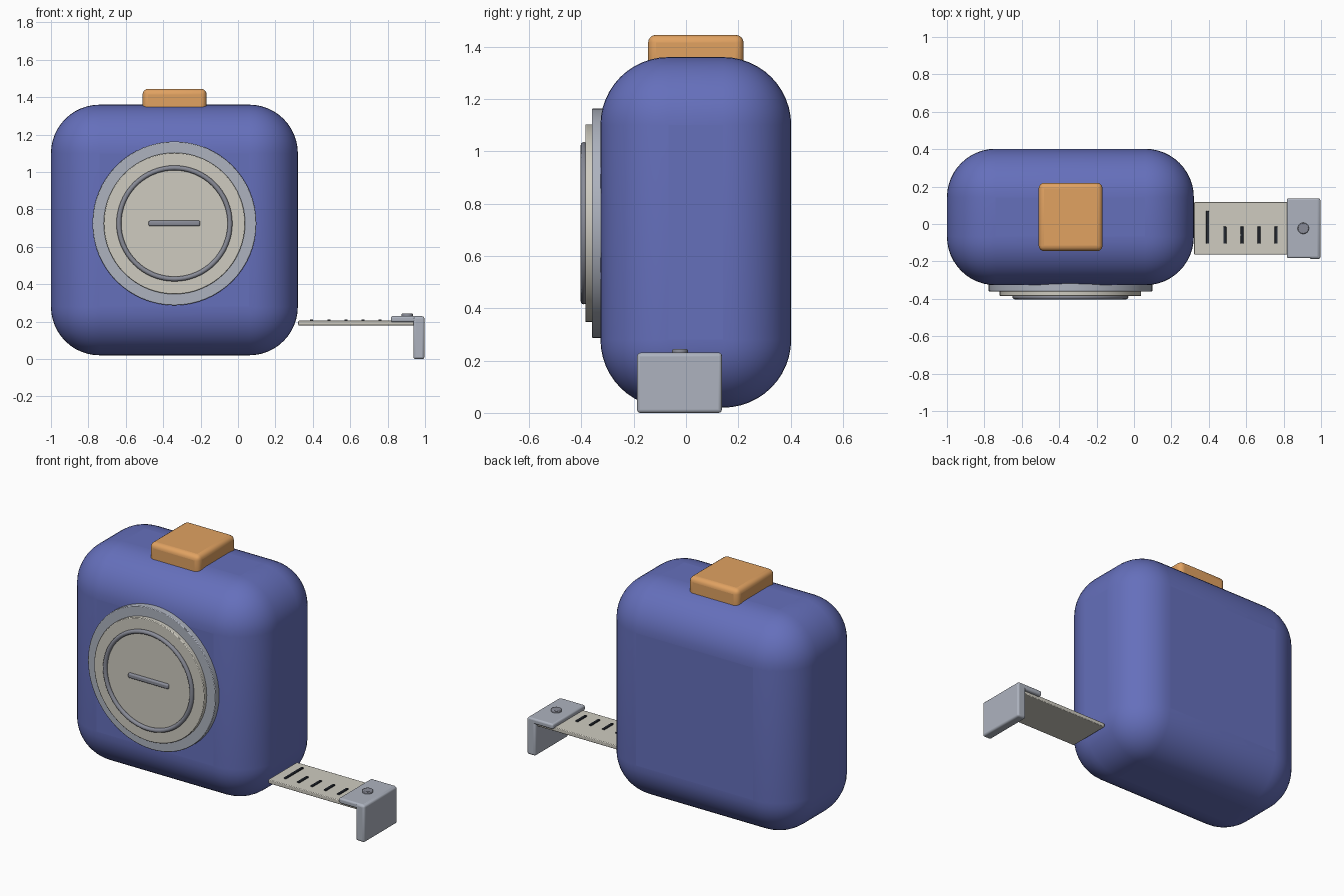
import bpy, math

if "Cube" in bpy.data.objects:
    bpy.data.objects.remove(bpy.data.objects["Cube"])

def material(name, rgb):
    m = bpy.data.materials.new(name)
    m.diffuse_color = (*rgb, 1)
    m.use_nodes = True
    m.node_tree.nodes["Principled BSDF"].inputs["Base Color"].default_value = m.diffuse_color
    return m

BLUE = material("blue_shell", (0.13, 0.16, 0.50))
ORANGE = material("orange_button", (0.75, 0.36, 0.12))
CREAM = material("cream", (0.62, 0.60, 0.53))
STEEL = material("steel", (0.42, 0.45, 0.52))
DARK_STEEL = material("dark_steel", (0.25, 0.26, 0.31))
INK = material("ink", (0.02, 0.025, 0.035))

def finish(ob, name, mat, bevel=0, segments=3):
    ob.name = name
    ob.data.materials.append(mat)
    if bevel:
        mod = ob.modifiers.new("bevel", 'BEVEL')
        mod.width, mod.segments = bevel, segments
        mod.limit_method = 'ANGLE'
    bpy.ops.object.shade_smooth_by_angle(angle=math.radians(35))
    return ob

def box(name, x, y, z, mat, bevel=0, segments=3):
    spans = (x, y, z)
    bpy.ops.mesh.primitive_cube_add(size=1, location=[(a + b) / 2 for a, b in spans])
    ob = bpy.context.object
    ob.scale = [b - a for a, b in spans]
    bpy.ops.object.transform_apply(location=False, rotation=False, scale=True)
    return finish(ob, name, mat, bevel, segments)

def disc(name, loc, radius, depth, mat, facing_front=True, bevel=0.004):
    rot = (math.pi / 2, 0, 0) if facing_front else (0, 0, 0)
    bpy.ops.mesh.primitive_cylinder_add(vertices=64, radius=radius, depth=depth,
                                        location=loc, rotation=rot)
    return finish(bpy.context.object, name, mat, bevel, 2)

# Rounded case and lock button
box("case", (-1, 0.32), (-0.327, 0.402), (0.02, 1.36), BLUE, 0.26, 12)
box("lock_button", (-0.51, -0.168), (-0.145, 0.22), (1.30, 1.445), ORANGE, 0.03, 4)

# Stepped front dial
CX, CZ = -0.34, 0.725
disc("dial_rim", (CX, -0.33, CZ), 0.438, 0.06, STEEL)
disc("dial_face", (CX, -0.355, CZ), 0.378, 0.06, CREAM)
bpy.ops.mesh.primitive_torus_add(major_radius=0.297, minor_radius=0.013,
                                 major_segments=64, minor_segments=12,
                                 location=(CX, -0.390, CZ), rotation=(math.pi / 2, 0, 0))
finish(bpy.context.object, "dial_ring", DARK_STEEL)
box("dial_bar", (CX - 0.138, CX + 0.138), (-0.399, -0.375), (CZ - 0.015, CZ + 0.015),
    DARK_STEEL, 0.009)

# Blade with measuring marks
box("tape_blade", (0.322, 0.95), (-0.163, 0.117), (0.18, 0.205), CREAM, 0.004, 2)
for i in range(5):
    x = 0.394 + i * 0.0915
    top = 0.07 if i == 0 else -0.013
    box(f"tape_mark_{i + 1}", (x - 0.008, x + 0.008), (-0.105, top), (0.2, 0.212), INK, 0.002, 1)

# End hook and rivet
box("hook_top", (0.817, 0.99), (-0.183, 0.137), (0.197, 0.23), STEEL, 0.01)
box("hook_lip", (0.937, 0.997), (-0.187, 0.137), (0, 0.228), STEEL, 0.012)
disc("hook_rivet", (0.905, -0.023, 0.23), 0.03, 0.028, DARK_STEEL, False, 0.005)
